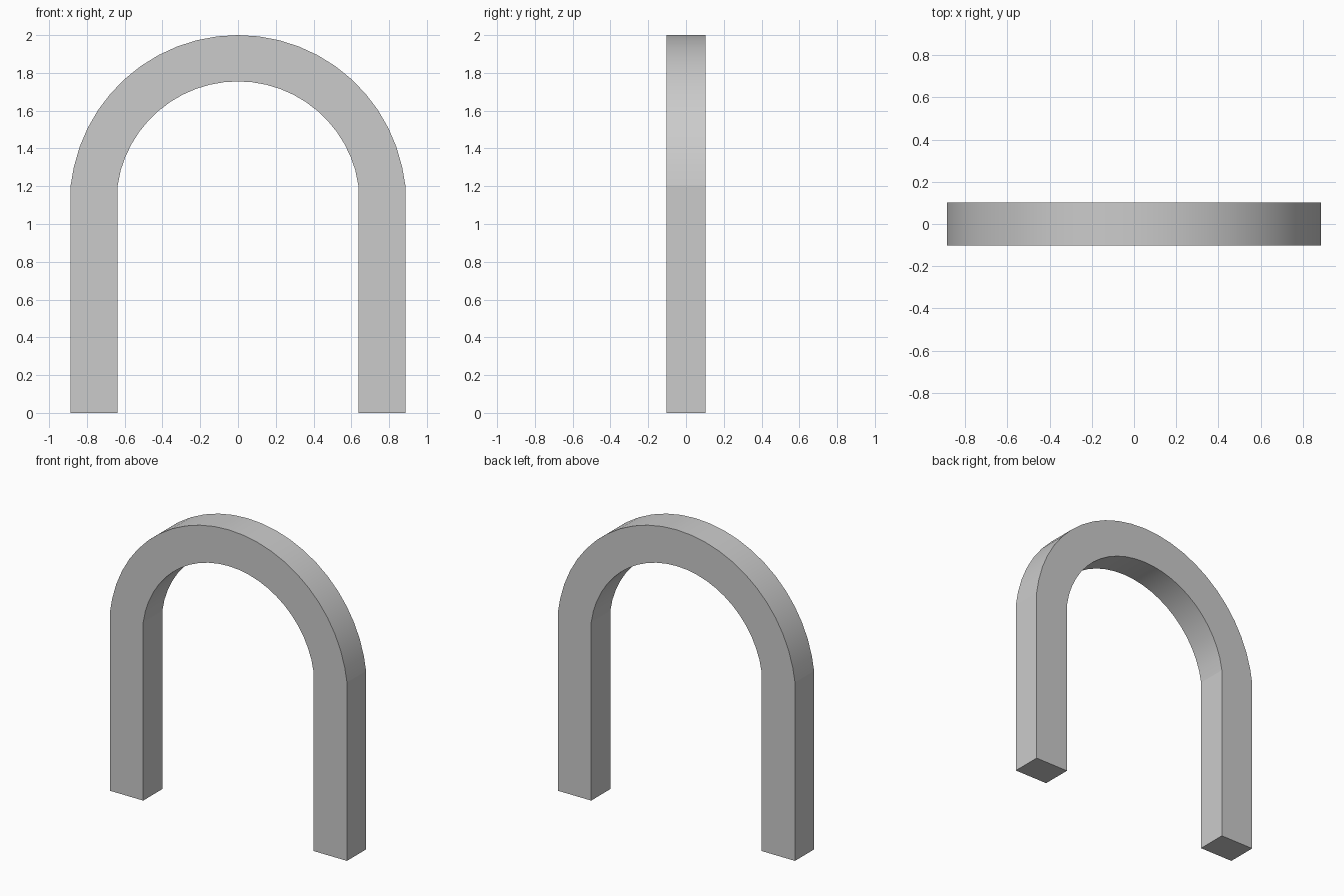
import bpy, bmesh, math

if "Cube" in bpy.data.objects:
    bpy.data.objects.remove(bpy.data.objects["Cube"])

DEPTH = 0.102                 # half thickness in y
CENTRE_Z, SPRING_Z = 1.11, 1.205
R_OUT, R_IN = 0.89, 0.645
SEGMENTS = 24


def side_profile(radius, half_width):
    """Leg foot, arc from left to right, leg foot."""
    start = math.acos(half_width / radius)
    pts = [(-half_width, 0.0)]
    for i in range(SEGMENTS + 1):
        a = math.pi - start - (math.pi - 2 * start) * i / SEGMENTS
        z = CENTRE_Z + radius * math.sin(a)
        if i in (0, SEGMENTS):
            z = SPRING_Z
        pts.append((radius * math.cos(a), z))
    pts.append((half_width, 0.0))
    return pts


outer = side_profile(R_OUT, 0.886)
inner = side_profile(R_IN, 0.637)

# Sweep a rectangular section along the legs and arch
bm = bmesh.new()
rings = []
for (xo, zo), (xi, zi) in zip(outer, inner):
    rings.append([bm.verts.new(c) for c in (
        (xo, -DEPTH, zo), (xo, DEPTH, zo), (xi, DEPTH, zi), (xi, -DEPTH, zi))])

for n, (a, b) in enumerate(zip(rings, rings[1:])):
    for k in range(4):
        m = (k + 1) % 4
        face = bm.faces.new((a[k], a[m], b[m], b[k]))
        # Curved arch is smooth; legs and front/back stay flat
        face.smooth = k in (0, 2) and 0 < n < len(rings) - 2

# Feet
bm.faces.new(rings[0])
bm.faces.new(rings[-1])
bmesh.ops.recalc_face_normals(bm, faces=bm.faces)

mesh = bpy.data.meshes.new("arch")
bm.to_mesh(mesh)
bm.free()
arch = bpy.data.objects.new("arch", mesh)
bpy.context.collection.objects.link(arch)
